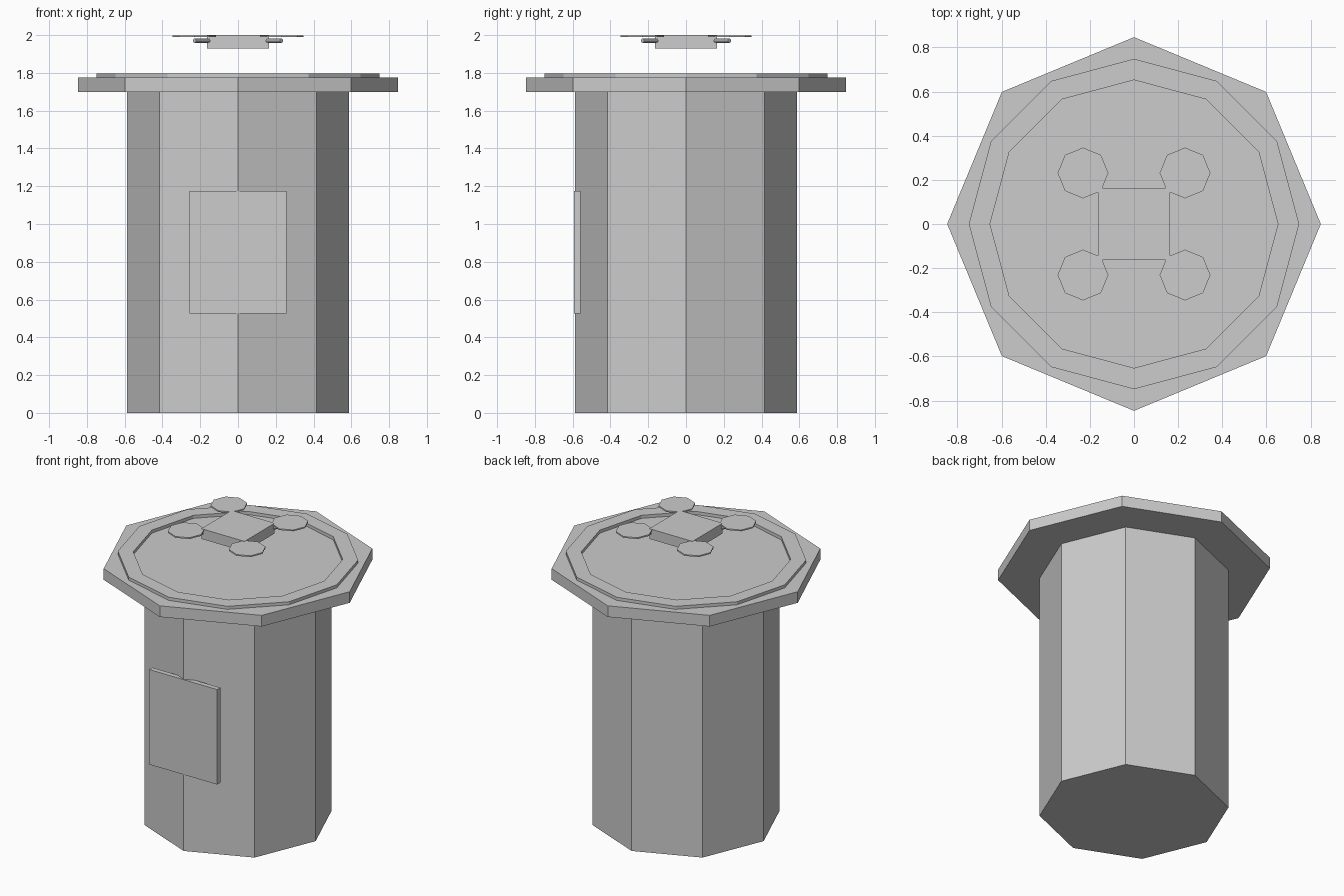
import bpy
import bmesh
from math import radians, cos, sin, tau

cube = bpy.data.objects.get("Cube")
if cube:
    bpy.data.objects.remove(cube, do_unlink=True)

# Single flat colour
grey = bpy.data.materials.new("light grey")
grey.use_nodes = True
colour = (0.604, 0.604, 0.604, 1)
grey.diffuse_color = colour
grey.node_tree.nodes["Principled BSDF"].inputs["Base Color"].default_value = colour


def finish(name):
    obj = bpy.context.object
    obj.name = name
    obj.data.materials.append(grey)
    return obj


def prism(name, sides, radius, low, high, x=0, y=0):
    bpy.ops.mesh.primitive_cylinder_add(
        vertices=sides, radius=radius, depth=high - low,
        location=(x, y, (low + high) / 2))
    return finish(name)


def box(name, size, centre):
    bpy.ops.mesh.primitive_cube_add(size=1, location=centre)
    obj = finish(name)
    obj.scale = size
    return obj


def ring(name, sides, inner, outer, low, high):
    # Rectangular profile swept around the z axis
    bm = bmesh.new()
    profile = [(inner, low), (outer, low), (outer, high), (inner, high)]
    loops = []
    for i in range(sides):
        a = tau * i / sides
        loops.append([bm.verts.new((r * cos(a), r * sin(a), z)) for r, z in profile])
    for i in range(sides):
        here, there = loops[i], loops[(i + 1) % sides]
        for j in range(4):
            k = (j + 1) % 4
            bm.faces.new((here[j], there[j], there[k], here[k]))
    bmesh.ops.recalc_face_normals(bm, faces=bm.faces)
    mesh = bpy.data.meshes.new(name)
    bm.to_mesh(mesh)
    bm.free()
    mesh.materials.append(grey)
    obj = bpy.data.objects.new(name, mesh)
    bpy.context.collection.objects.link(obj)


# Tower with landing pad
prism("tower", 8, 0.588, 0, 1.7)
prism("landing_pad", 8, 0.846, 1.7, 1.776)
ring("pad_ring", 12, 0.652, 0.748, 1.77, 1.797)
box("front_panel", (0.515, 0.034, 0.65), (0, -0.576, 0.85))

# Hovering quadcopter
box("drone_body", (0.327, 0.327, 0.07), (0, 0, 1.965))
for x_sign, side in ((1, "left"), (-1, "right")):
    for y_sign, end in ((-1, "front"), (1, "back")):
        x, y = 0.231 * x_sign, 0.231 * y_sign
        prism(f"rotor_{end}_{side}", 8, 0.115, 1.989, 1.998, x, y)
        bpy.ops.mesh.primitive_cylinder_add(
            vertices=8, radius=0.012, depth=0.2,
            location=(x * 0.69, y * 0.69, 1.97),
            rotation=(0, radians(90), radians(45 * x_sign * y_sign)))
        finish(f"arm_{end}_{side}")
